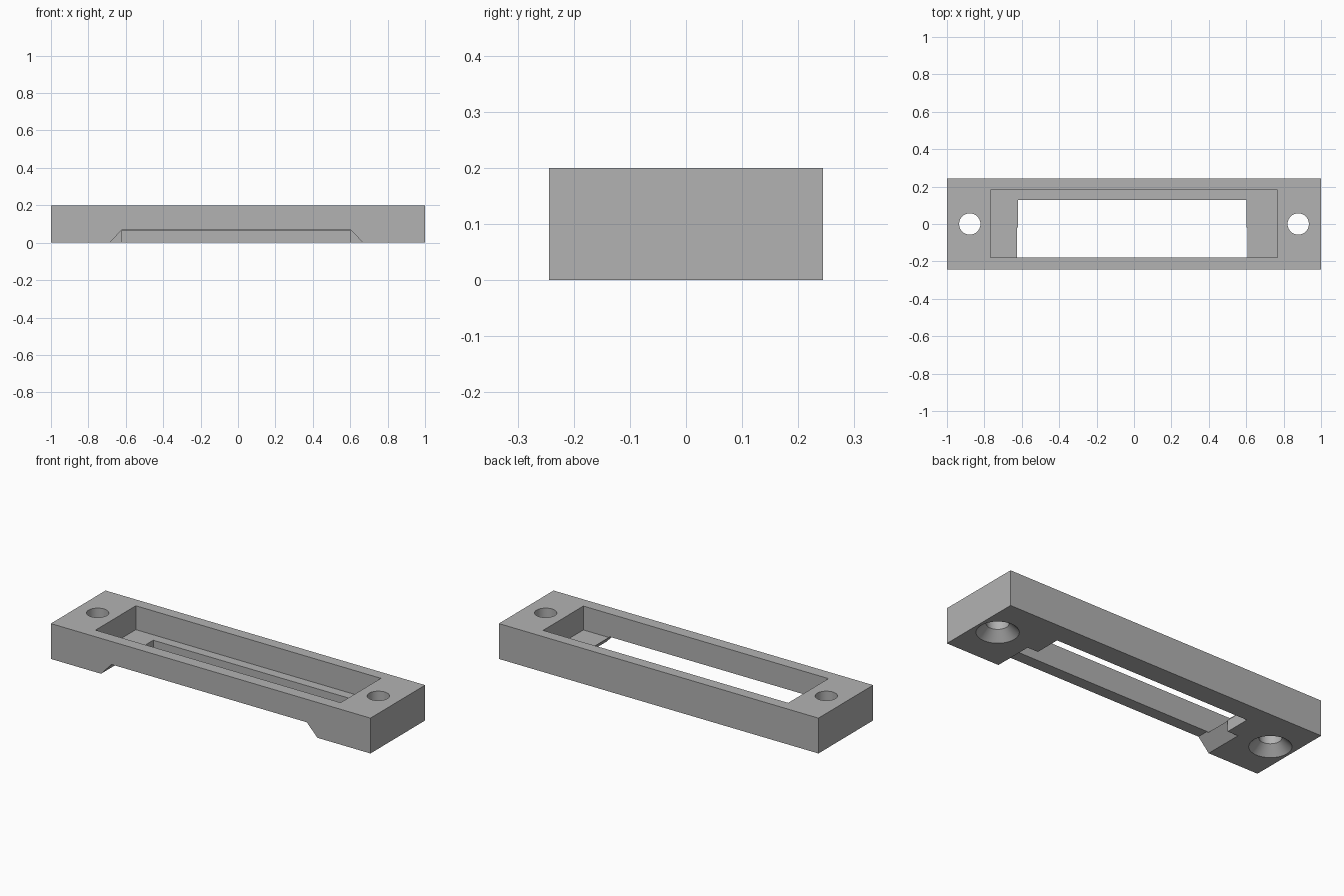
import bpy
import bmesh

if "Cube" in bpy.data.objects:
    bpy.data.objects.remove(bpy.data.objects["Cube"], do_unlink=True)

GREY = (0.448, 0.448, 0.448, 1.0)
grey = bpy.data.materials.new("plain grey")
grey.use_nodes = True
grey.diffuse_color = GREY
grey.node_tree.nodes["Principled BSDF"].inputs["Base Color"].default_value = GREY


def add_object(name, bm):
    bmesh.ops.recalc_face_normals(bm, faces=bm.faces)
    mesh = bpy.data.meshes.new(name)
    bm.to_mesh(mesh)
    bm.free()
    mesh.materials.append(grey)
    obj = bpy.data.objects.new(name, mesh)
    bpy.context.collection.objects.link(obj)
    return obj


def prism(name, profile, y0, y1):
    """Extrude an x-z profile from y0 to y1."""
    bm = bmesh.new()
    face = bm.faces.new([bm.verts.new((x, y0, z)) for x, z in profile])
    moved = bmesh.ops.extrude_face_region(bm, geom=[face])["geom"]
    verts = [v for v in moved if isinstance(v, bmesh.types.BMVert)]
    bmesh.ops.translate(bm, verts=verts, vec=(0, y1 - y0, 0))
    return add_object(name, bm)


def box(name, x0, x1, y0, y1, z0, z1):
    return prism(name, [(x0, z0), (x1, z0), (x1, z1), (x0, z1)], y0, y1)


def lathe(name, profile, x, segments=64):
    """Stack rings of (radius, height) into a closed round solid at x."""
    bm = bmesh.new()
    rings = []
    for radius, z in profile:
        ring = bmesh.ops.create_circle(bm, segments=segments, radius=radius)["verts"]
        bmesh.ops.translate(bm, verts=ring, vec=(x, 0, z))
        rings.append(ring)
    for low, high in zip(rings, rings[1:]):
        for i in range(segments):
            j = (i + 1) % segments
            bm.faces.new((low[i], low[j], high[j], high[i]))
    bm.faces.new(rings[0])
    bm.faces.new(rings[-1])
    return add_object(name, bm)


# Solid bar
plate = box("mounting_frame", -1, 1, -0.2445, 0.2445, 0, 0.2)

# Top pocket, through window with a back ledge, and sloped notch under the front
cutters = [
    box("pocket_cutter", -0.767, 0.767, -0.178, 0.182, 0.065, 0.3),
    box("window_cutter", -0.62, 0.602, -0.1, 0.128, -0.1, 0.25),
    prism("notch_cutter",
          [(-0.78, -0.1), (0.762, -0.1), (0.602, 0.07), (-0.62, 0.07)], -0.4, -0.02),
]

# Screw holes, countersunk from below
for side, x in (("right", -0.878), ("left", 0.878)):
    cutters.append(lathe(side + "_screw_cutter",
                         [(0.127, -0.02), (0.057, 0.05), (0.057, 0.3)], x))

for cutter in cutters:
    cutter.hide_render = True
    mod = plate.modifiers.new(cutter.name, "BOOLEAN")
    mod.operation = "DIFFERENCE"
    mod.solver = "EXACT"
    mod.object = cutter

# Apply the cuts and drop the cutters
bpy.ops.object.select_all(action="DESELECT")
plate.select_set(True)
bpy.context.view_layer.objects.active = plate
for mod in list(plate.modifiers):
    bpy.ops.object.modifier_apply(modifier=mod.name)
for cutter in cutters:
    bpy.data.objects.remove(cutter, do_unlink=True)

bpy.ops.object.shade_smooth_by_angle(angle=0.5)
